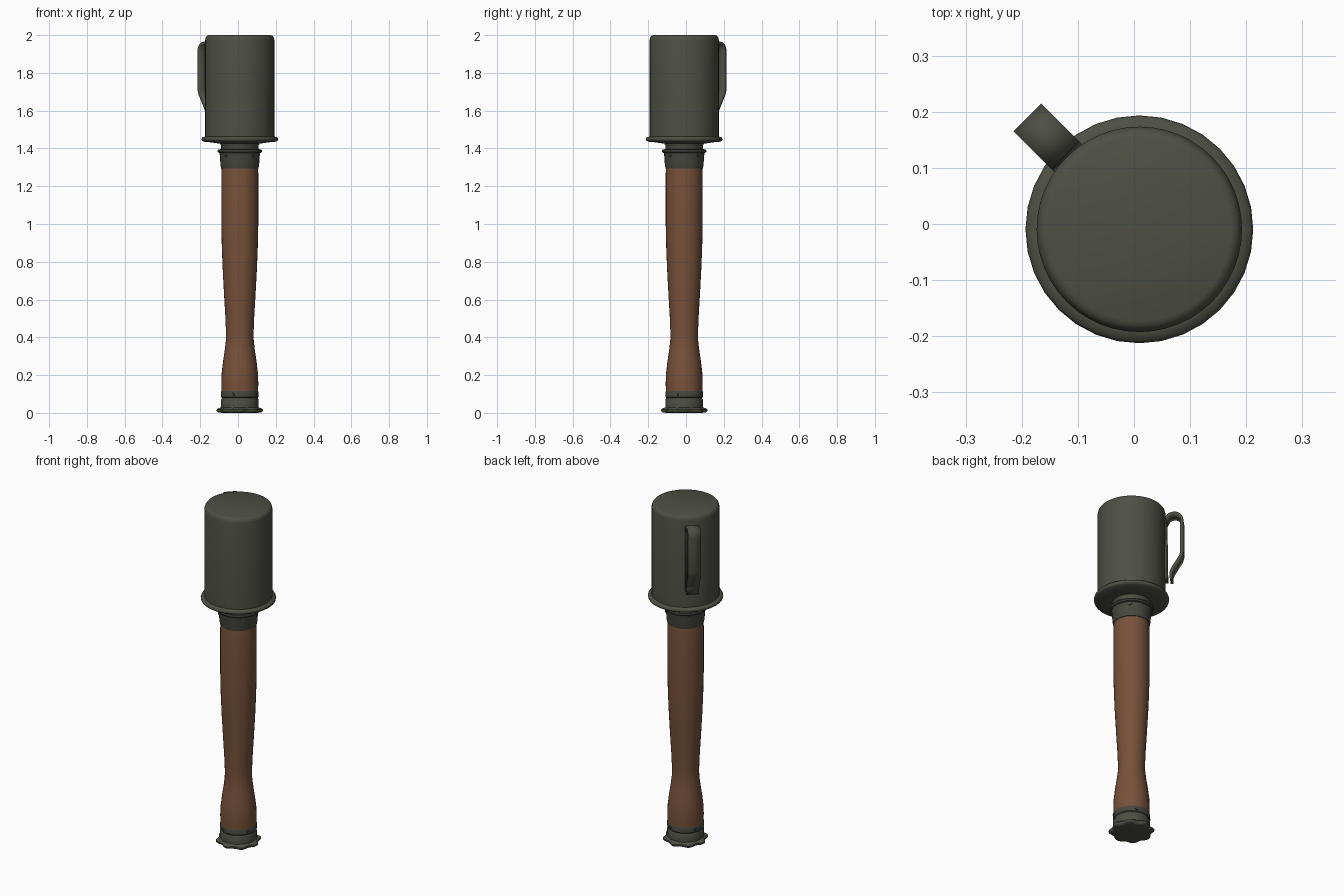
import bpy, bmesh, math
from mathutils import Vector

if "Cube" in bpy.data.objects:
    bpy.data.objects.remove(bpy.data.objects["Cube"])

CX, CY = 0.0095, -0.0095          # main axis of the body


def material(name, rgb):
    m = bpy.data.materials.new(name)
    m.diffuse_color = (*rgb, 1)
    m.use_nodes = True
    m.node_tree.nodes["Principled BSDF"].inputs["Base Color"].default_value = m.diffuse_color
    return m


GREEN = material("field_green", (0.076, 0.078, 0.058))
DARK = material("dark_green", (0.062, 0.065, 0.049))
WOOD = material("brown_wood", (0.185, 0.083, 0.042))


def finish(name, bm, mat, angle=35):
    bmesh.ops.recalc_face_normals(bm, faces=bm.faces)
    me = bpy.data.meshes.new(name)
    bm.to_mesh(me)
    bm.free()
    me.materials.append(mat)
    ob = bpy.data.objects.new(name, me)
    bpy.context.collection.objects.link(ob)
    bpy.ops.object.select_all(action='DESELECT')
    ob.select_set(True)
    bpy.context.view_layer.objects.active = ob
    bpy.ops.object.shade_smooth_by_angle(angle=math.radians(angle))
    return ob


def lathe(name, profile, mat, n=32, wave=None, angle=35):
    """Turn (radius, z) points, bottom to top, into a capped solid."""
    bm = bmesh.new()
    rings = []
    for r, z in profile:
        ring = []
        for i in range(n):
            a = 2 * math.pi * i / n
            q = wave(r, a) if wave else r
            ring.append(bm.verts.new((CX + q * math.cos(a), CY + q * math.sin(a), z)))
        rings.append(ring)
    for lo, hi in zip(rings, rings[1:]):
        for i in range(n):
            j = (i + 1) % n
            bm.faces.new((lo[i], lo[j], hi[j], hi[i]))
    bm.faces.new(rings[0][::-1])
    bm.faces.new(rings[-1])
    return finish(name, bm, mat, angle)


# Head can with rounded top edge
lathe("head_can", [(0.183, 1.45), (0.183, 1.975), (0.180, 1.988),
                   (0.174, 1.996), (0.164, 2.0)], GREEN, 48, angle=50)

# Rolled flange and shallow dish under the can
lathe("can_flange", [(0.105, 1.425), (0.15, 1.432), (0.192, 1.436), (0.201, 1.442),
                     (0.203, 1.45), (0.199, 1.459), (0.182, 1.463)], GREEN, 32, angle=60)

# Neck and collar joining can and handle
lathe("neck", [(0.099, 1.385), (0.099, 1.415), (0.112, 1.436)], GREEN)
lathe("collar", [(0.099, 1.295), (0.102, 1.31), (0.106, 1.365), (0.108, 1.376),
                 (0.116, 1.379), (0.118, 1.387), (0.115, 1.394), (0.098, 1.397)], DARK)

# Turned wooden handle
lathe("handle", [(0.097, 0.10), (0.098, 0.16), (0.096, 0.21), (0.089, 0.27),
                 (0.080, 0.33), (0.074, 0.38), (0.073, 0.42), (0.076, 0.50),
                 (0.083, 0.62), (0.090, 0.75), (0.095, 0.87), (0.098, 1.0),
                 (0.098, 1.27), (0.095, 1.30)], WOOD, angle=60)

# Ferrule ring and screw cap at the base
lathe("base_ferrule", [(0.094, 0.078), (0.099, 0.084), (0.100, 0.108), (0.097, 0.116)], DARK)
lathe("base_cap", [(0.098, 0.015), (0.099, 0.03), (0.099, 0.07), (0.094, 0.08)], GREEN)


def scallop(r, a):
    return r * (1 + 0.07 * math.cos(8 * a)) if r > 0.1 else r


# Scalloped grip rim
lathe("scalloped_rim", [(0.095, 0.0), (0.107, 0.003), (0.115, 0.010), (0.115, 0.018),
                        (0.106, 0.024), (0.098, 0.030)], GREEN, 64, scallop, 50)


# Small pins around collar and ferrule
def pins(name, radius, z, start):
    for k in range(4):
        a = math.radians(start + 90 * k)
        d = Vector((math.cos(a), math.sin(a), 0))
        bm = bmesh.new()
        bmesh.ops.create_cone(bm, cap_ends=True, segments=10, radius1=0.01,
                              radius2=0.008, depth=0.012)
        bm.transform(d.to_track_quat('Z', 'Y').to_matrix().to_4x4())
        bmesh.ops.translate(bm, verts=bm.verts, vec=Vector((CX, CY, z)) + d * radius)
        finish(f"{name}_{k + 1}", bm, DARK)


pins("collar_pin", 0.104, 1.363, 45)
pins("ferrule_pin", 0.098, 0.098, 68)

# Belt hook: a bent metal strip on the back left of the can
out = Vector((-1, 1, 0)).normalized()
side = Vector((1, 1, 0)).normalized()
path = [(0.188, 1.56), (0.188, 1.92)]
for i in range(9):                                   # bend over the top
    a = math.pi * (1 - i / 8)
    path.append((0.232 + 0.042 * math.cos(a), 1.918 + 0.040 * math.sin(a)))
path += [(0.274, 1.715), (0.268, 1.69), (0.225, 1.615), (0.217, 1.595), (0.217, 1.557)]
bm = bmesh.new()
rows = []
for r, z in path:
    p = Vector((CX, CY, z)) + out * r
    rows.append([bm.verts.new(p + side * s) for s in (-0.035, 0.035)])
for a, b in zip(rows, rows[1:]):
    bm.faces.new((a[0], a[1], b[1], b[0]))
hook = finish("belt_hook", bm, GREEN, 40)
sol = hook.modifiers.new("thickness", 'SOLIDIFY')
sol.thickness = 0.016
sol.offset = 0
